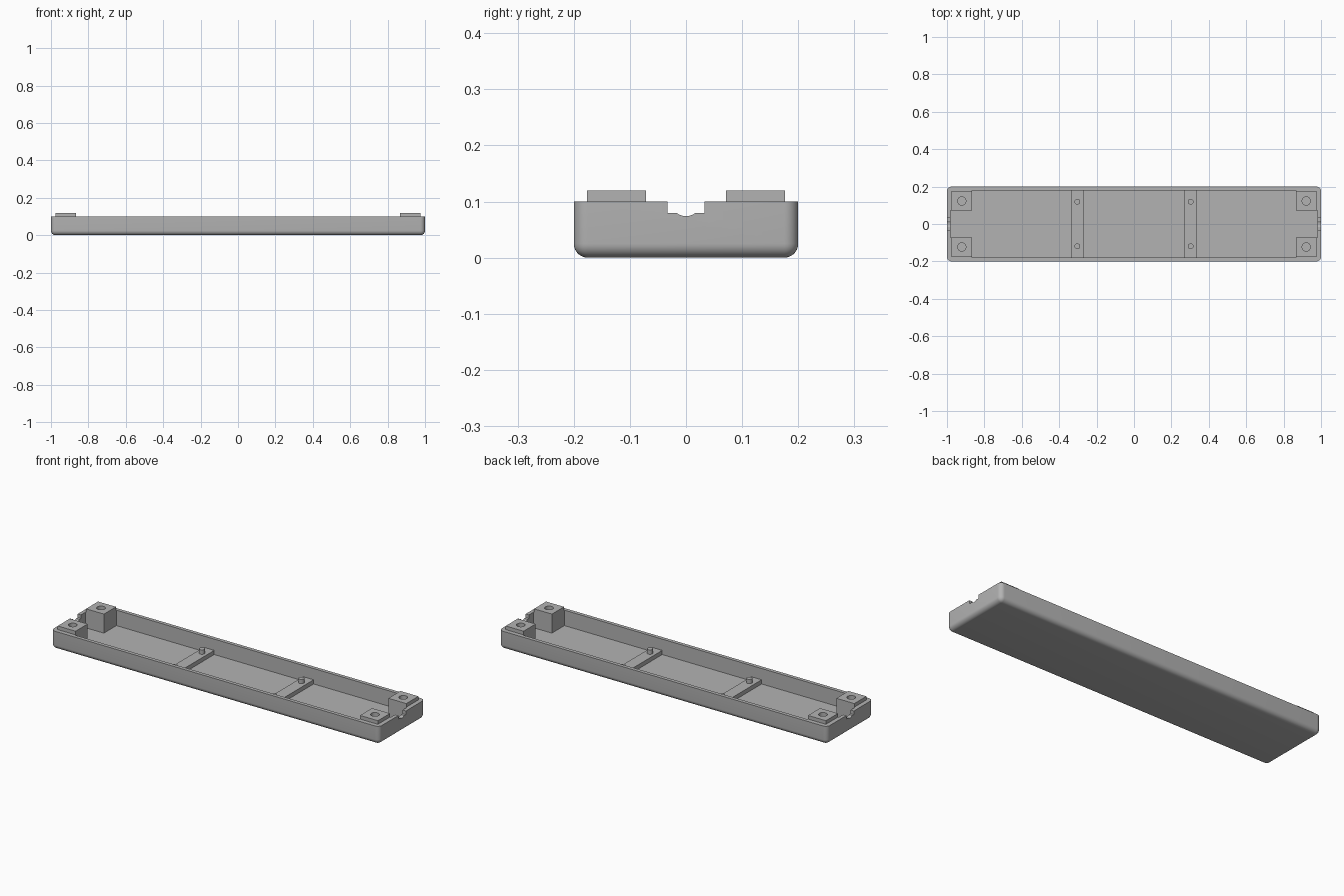
import bpy, bmesh, math
from mathutils import Matrix

if "Cube" in bpy.data.objects:
    bpy.data.objects.remove(bpy.data.objects["Cube"], do_unlink=True)

FLOOR, RIM, PAD_TOP = 0.015, 0.1, 0.12

grey = bpy.data.materials.new("plain grey")
grey.use_nodes = True
colour = (0.45, 0.45, 0.45, 1)
grey.diffuse_color = colour
grey.node_tree.nodes["Principled BSDF"].inputs["Base Color"].default_value = colour


def make(name, bm):
    bmesh.ops.recalc_face_normals(bm, faces=bm.faces[:])
    mesh = bpy.data.meshes.new(name)
    bm.to_mesh(mesh)
    bm.free()
    mesh.materials.append(grey)
    ob = bpy.data.objects.new(name, mesh)
    bpy.context.collection.objects.link(ob)
    return ob


def add_box(bm, x, y, z):
    """Box from (low, high) pairs."""
    spans = (x, y, z)
    size = Matrix.Diagonal([abs(b - a) for a, b in spans] + [1])
    mid = Matrix.Translation([(a + b) / 2 for a, b in spans])
    return bmesh.ops.create_cube(bm, size=1, matrix=mid @ size)["verts"]


def box(name, x, y, z):
    bm = bmesh.new()
    add_box(bm, x, y, z)
    return make(name, bm)


def cylinder(name, x, y, z, r, sides=32):
    bm = bmesh.new()
    bmesh.ops.create_cone(bm, cap_ends=True, segments=sides, radius1=r, radius2=r,
                          depth=z[1] - z[0],
                          matrix=Matrix.Translation((x, y, sum(z) / 2)))
    return make(name, bm)


def select(ob):
    bpy.ops.object.select_all(action="DESELECT")
    ob.select_set(True)
    bpy.context.view_layer.objects.active = ob


def boolean(ob, other, operation="DIFFERENCE"):
    mod = ob.modifiers.new("cut", "BOOLEAN")
    mod.operation, mod.object, mod.solver = operation, other, "EXACT"
    select(ob)
    bpy.ops.object.modifier_apply(modifier=mod.name)
    bpy.data.objects.remove(other, do_unlink=True)


def smooth(ob):
    select(ob)
    bpy.ops.object.shade_smooth_by_angle(angle=math.radians(30))


# Tray shell: rounded below and at the upright corners, sharp at the rim
bm = bmesh.new()
add_box(bm, (-1, 1), (-0.2, 0.2), (0, RIM))
edges = [e for e in bm.edges if any(v.co.z < 0.01 for v in e.verts)]
bmesh.ops.bevel(bm, geom=edges, offset=0.025, segments=8, profile=0.5,
                affect="EDGES", clamp_overlap=True)
tray = make("tray", bm)
boolean(tray, box("cavity", (-0.98, 0.98), (-0.18, 0.18), (FLOOR, 0.2)))

# Cable notch through both end walls: square slot with a shallow round groove
for side in (-1, 1):
    ends = (side * 0.95, side * 1.05)
    boolean(tray, box("slot", ends, (-0.033, 0.033), (0.08, 0.2)))
    bm = bmesh.new()
    turn = Matrix.Translation((side, 0, 0.101)) @ Matrix.Rotation(math.pi / 2, 4, "Y")
    bmesh.ops.create_cone(bm, cap_ends=True, segments=48, radius1=0.027,
                          radius2=0.027, depth=0.1, matrix=turn)
    boolean(tray, make("groove", bm))
smooth(tray)

# Screw posts in the four corners, with raised pads and blind bores
for sx, x_name in ((-1, "right"), (1, "left")):
    for sy, y_name in ((-1, "front"), (1, "back")):
        post = box(f"{y_name}_{x_name}_post", (sx * 0.867, sx * 0.98),
                   (sy * 0.071, sy * 0.18), (FLOOR - 0.005, RIM))
        pad = box("pad", (sx * 0.867, sx * 0.976), (sy * 0.071, sy * 0.176),
                  (RIM - 0.02, PAD_TOP))
        boolean(post, pad, "UNION")
        boolean(post, cylinder("bore", sx * 0.921, sy * 0.123, (0.04, 0.2), 0.022))
        smooth(post)

# Cross ribs with locating pegs
for sx, x_name in ((-1, "right"), (1, "left")):
    box(f"{x_name}_rib", (sx * 0.271, sx * 0.335), (-0.18, 0.18), (FLOOR - 0.005, 0.038))
    for sy, y_name in ((-1, "front"), (1, "back")):
        smooth(cylinder(f"{y_name}_{x_name}_peg", sx * 0.303, sy * 0.119,
                        (0.03, 0.062), 0.015))
